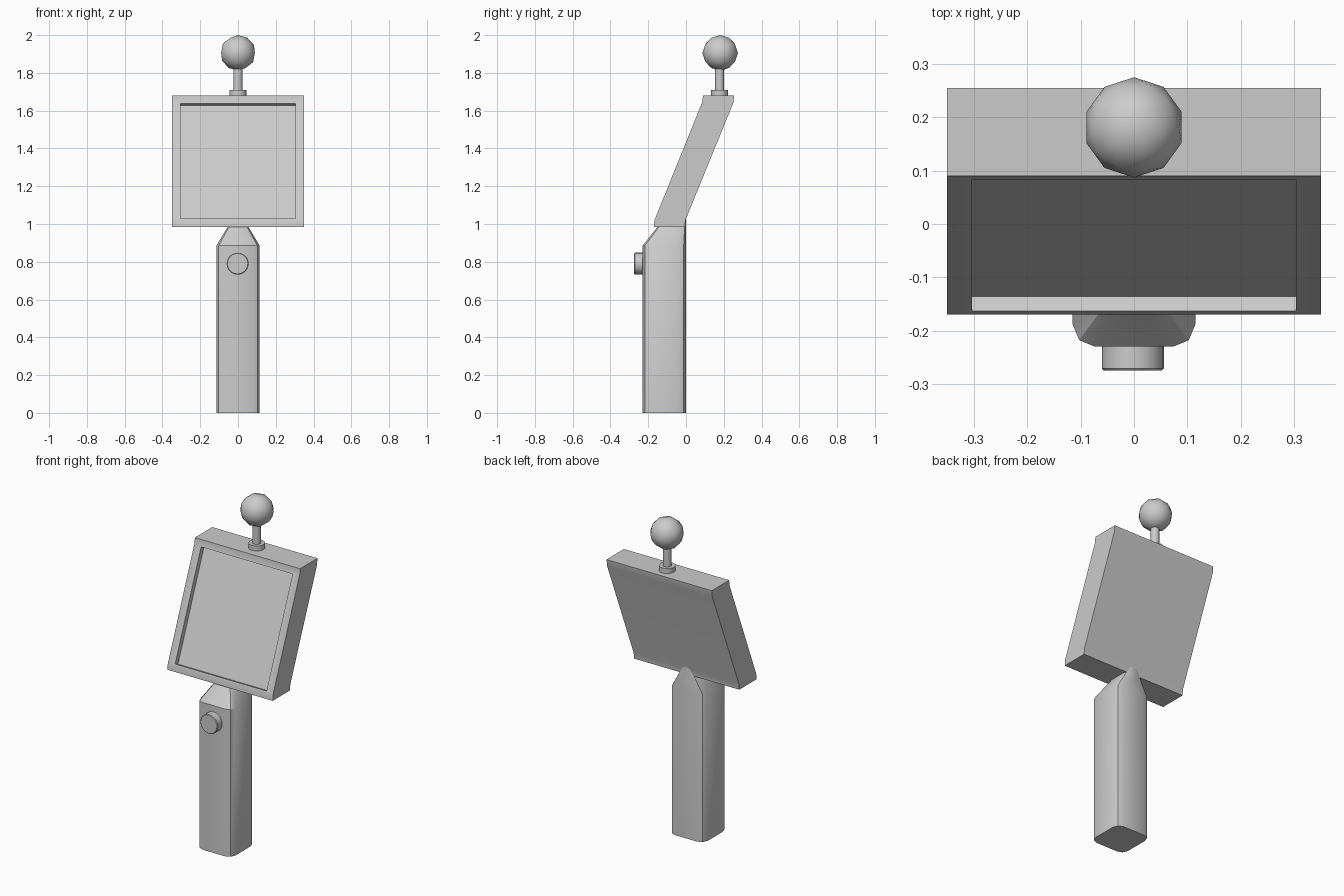
import bpy, bmesh, math
from mathutils import Vector

if "Cube" in bpy.data.objects:
    bpy.data.objects.remove(bpy.data.objects["Cube"])


def finish(bm, name, smooth=True):
    bmesh.ops.recalc_face_normals(bm, faces=bm.faces)
    mesh = bpy.data.meshes.new(name)
    bm.to_mesh(mesh)
    bm.free()
    ob = bpy.data.objects.new(name, mesh)
    bpy.context.collection.objects.link(ob)
    if smooth:
        bpy.ops.object.select_all(action='DESELECT')
        ob.select_set(True)
        bpy.context.view_layer.objects.active = ob
        bpy.ops.object.shade_smooth_by_angle(angle=math.radians(32))
    return ob


def bridge(bm, a, b):
    n = len(a)
    for i in range(n):
        bm.faces.new((a[i], a[(i + 1) % n], b[(i + 1) % n], b[i]))


def rounded_ring(hx, y0, y1, r, z, steps=2):
    # rectangle with rounded corners, counter-clockwise
    pts = []
    corners = [(hx - r, y1 - r), (-hx + r, y1 - r), (-hx + r, y0 + r), (hx - r, y0 + r)]
    for k, (cx, cy) in enumerate(corners):
        for s in range(steps + 1):
            a = math.radians(90 * (k + s / steps))
            pts.append((cx + r * math.cos(a), cy + r * math.sin(a), z))
    return pts


def lathe_cylinder(name, profile, center, axis_y=False, sides=20):
    # stacked circles from (radius, height) pairs along z or -y
    bm = bmesh.new()
    rings = []
    for r, h in profile:
        ring = []
        for i in range(sides):
            a = 2 * math.pi * i / sides
            u, v = r * math.cos(a), r * math.sin(a)
            p = Vector((u, -h, v)) if axis_y else Vector((u, v, h))
            ring.append(bm.verts.new(p + Vector(center)))
        rings.append(ring)
    for a, b in zip(rings, rings[1:]):
        bridge(bm, a, b)
    bm.faces.new(rings[0])
    bm.faces.new(rings[-1])
    return finish(bm, name)


# handle: rounded column tapering into the underside of the head
bm = bmesh.new()
sections = [(0.115, -0.23, 0.0, 0.042, 0), (0.115, -0.23, 0.0, 0.042, 0.885),
            (0.055, -0.15, 0.0, 0.025, 0.985), (0.028, -0.115, 0.0, 0.014, 1.03)]
rings = [[bm.verts.new(p) for p in rounded_ring(*s)] for s in sections]
for a, b in zip(rings, rings[1:]):
    bridge(bm, a, b)
bm.faces.new(rings[0])
bm.faces.new(rings[-1])
finish(bm, "handle")

# head: leaning slab with a recessed front
W, IW, DEPTH = 0.35, 0.304, 0.03
profile = [(-0.17, 0.985), (-0.167, 1.02), (0.087, 1.648), (0.09, 1.68),
           (0.255, 1.68), (0.25, 1.64), (-0.003, 1.02), (-0.006, 0.985)]
bm = bmesh.new()
left, right = [[bm.verts.new((x, y, z)) for y, z in profile] for x in (-W, W)]
bm.faces.new(left)
bm.faces.new(right)
n = len(profile)
for i in range(n):
    if i != 1:
        j = (i + 1) % n
        bm.faces.new((left[i], left[j], right[j], right[i]))
lo, hi = Vector((0, *profile[1])), Vector((0, *profile[2]))
slope = (hi - lo).normalized()
inward = Vector((0, slope.z, -slope.y))
ends = (lo + slope * 0.010, hi - slope * 0.010)
outer = [left[1], right[1], right[2], left[2]]
places = [(-IW, ends[0]), (IW, ends[0]), (IW, ends[1]), (-IW, ends[1])]
rim, floor = [[bm.verts.new(p + Vector((x, 0, 0)) + inward * d) for x, p in places]
              for d in (0, DEPTH)]
bridge(bm, outer, rim)
bridge(bm, rim, floor)
bm.faces.new(floor)
finish(bm, "head_panel")

# round button on the front of the handle
lathe_cylinder("button", [(0.058, -0.02), (0.058, 0.041), (0.054, 0.045)],
               (-0.002, -0.23, 0.79), axis_y=True, sides=24)

# antenna: collar, stem and ball
lathe_cylinder("antenna_collar", [(0.045, 1.67), (0.045, 1.71)], (0, 0.178, 0))
lathe_cylinder("antenna_stem", [(0.024, 1.69), (0.024, 1.86)], (0, 0.178, 0), sides=16)
bm = bmesh.new()
bmesh.ops.create_icosphere(bm, subdivisions=2, radius=0.094)
bmesh.ops.translate(bm, verts=bm.verts, vec=(0, 0.181, 1.906))
ball = finish(bm, "antenna_ball", smooth=False)
for p in ball.data.polygons:
    p.use_smooth = True
